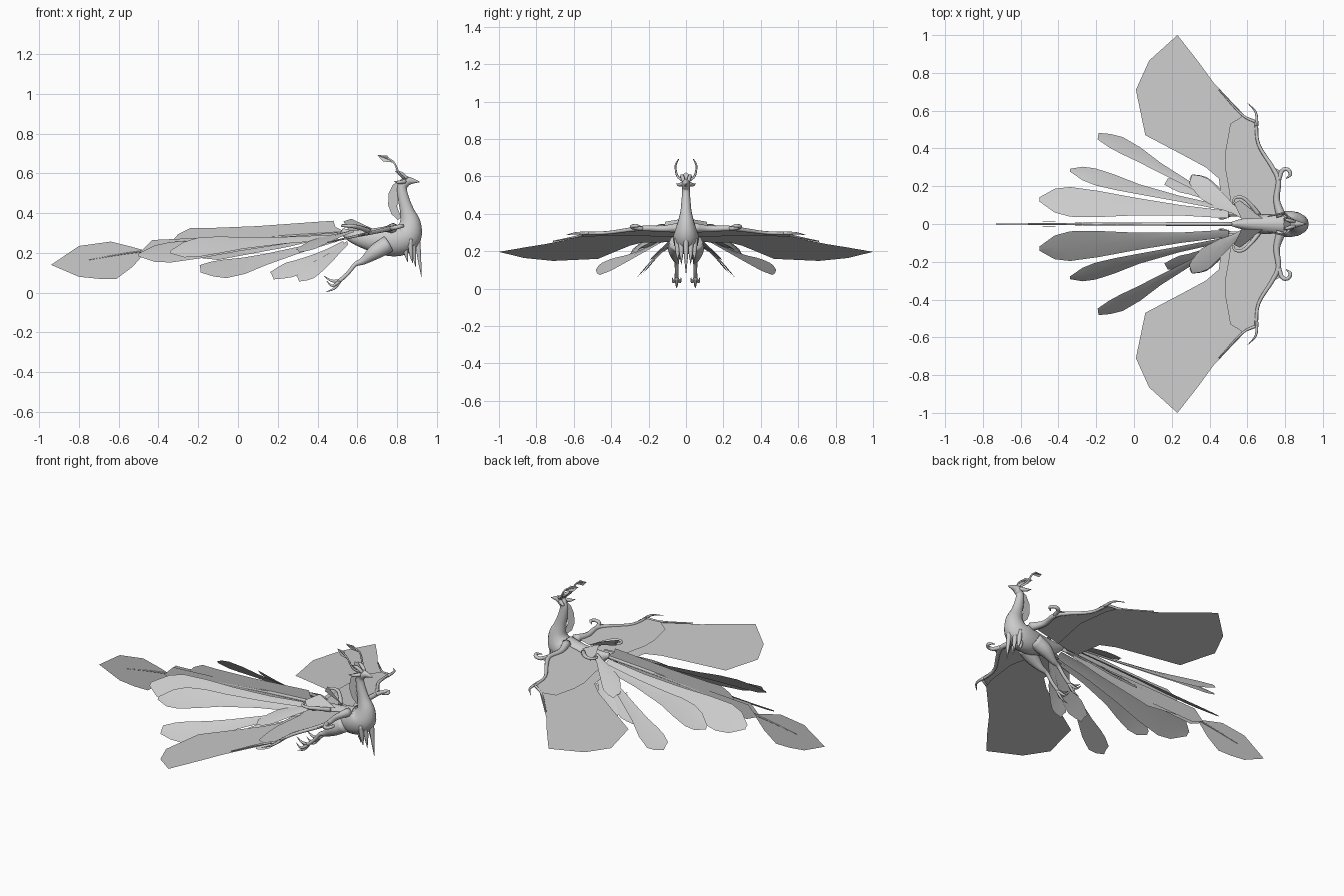
import bpy, bmesh, math
from mathutils import Vector

grey = bpy.data.materials.new("plumage grey")
grey.diffuse_color = (0.6, 0.6, 0.6, 1)


def finish(name, verts, faces, mirror=False, smooth=False, sheet=False):
    me = bpy.data.meshes.new(name)
    me.from_pydata(verts, [], faces)
    bm = bmesh.new()
    bm.from_mesh(me)
    if sheet:  # open sheets look upward
        bm.normal_update()
        if sum(f.normal.z * f.calc_area() for f in bm.faces) < 0:
            bmesh.ops.reverse_faces(bm, faces=bm.faces[:])
    else:
        bmesh.ops.recalc_face_normals(bm, faces=bm.faces[:])
    bm.to_mesh(me)
    bm.free()
    me.materials.append(grey)
    ob = bpy.data.objects.new(name, me)
    bpy.context.collection.objects.link(ob)
    if smooth:
        for p in me.polygons:
            p.use_smooth = True
    if mirror:
        m = ob.modifiers.new("mirror", 'MIRROR')
        m.use_axis = (False, True, False)
        m.use_mirror_merge = False
    return ob


def spline(pts, n):
    """Catmull-Rom curve through points of any dimension."""
    pts = [Vector(p) for p in pts]
    ext = [pts[0] * 2 - pts[1]] + pts + [pts[-1] * 2 - pts[-2]]
    out = []
    for i in range(len(pts) - 1):
        a, b, c, d = ext[i:i + 4]
        for k in range(n):
            t = k / n
            out.append(b + (c - a) * (t / 2) + (a * 2 - b * 5 + c * 4 - d) * (t * t / 2)
                       + (b * 3 - a - c * 3 + d) * (t ** 3 / 2))
    return out + [pts[-1]]


def tube(name, pts, sides=8, ref=(0, 1, 0), squash=1.0, n=4, mirror=True):
    """Tapered tube through (x, y, z, radius) points."""
    p = spline(pts, n)
    c = [v.to_3d() for v in p]
    verts, faces = [], []
    for i, q in enumerate(c):
        t = (c[min(i + 1, len(c) - 1)] - c[max(i - 1, 0)]).normalized()
        up = t.cross(Vector(ref)).normalized()
        side = up.cross(t)
        r = max(p[i][3], 0.0008)
        for k in range(sides):
            a = 2 * math.pi * k / sides
            verts.append(q + side * (math.cos(a) * r * squash) + up * (math.sin(a) * r))
    for i in range(len(c) - 1):
        for k in range(sides):
            j = (k + 1) % sides
            faces.append((i * sides + k, i * sides + j, (i + 1) * sides + j, (i + 1) * sides + k))
    faces.append(tuple(range(sides)))
    faces.append(tuple(range(len(verts) - sides, len(verts))))
    return finish(name, verts, faces, mirror, True)


def sheet(name, pts, mirror=True):
    return finish(name, pts, [tuple(range(len(pts)))], mirror, sheet=True)


def feather(name, spine, width, across, tip=0.15, mirror=True):
    """Leaf-shaped vane, narrow at the root and widest near the tip."""
    prof = [(0, .25), (.2, .35), (.4, .6), (.6, .88), (.75, 1), (.88, .8), (1, tip)]
    s = spline(spine, 8)
    d = Vector(across).normalized()
    verts, faces = [], []
    for t, w in prof:
        q = s[round(t * (len(s) - 1))]
        for k in (-1, 0, 1):
            verts.append(q + d * (k * w * width) + Vector((0, 0, 0.006 if k == 0 else 0)))
    for i in range(len(prof) - 1):
        for k in (0, 1):
            a = i * 3 + k
            faces.append((a, a + 1, a + 4, a + 3))
    return finish(name, verts, faces, mirror, True, True)


# Body, neck, head and beak in one loft
tube("body_neck_head", [(.52, 0, .31, .014), (.58, 0, .285, .036), (.68, 0, .265, .06),
     (.78, 0, .262, .08), (.845, 0, .285, .078), (.865, 0, .345, .056), (.85, 0, .41, .036),
     (.832, 0, .475, .028), (.825, 0, .53, .024), (.845, 0, .558, .026), (.875, 0, .562, .015),
     (.912, 0, .557, .002)], sides=16, squash=.85, mirror=False)

# Head and neck ornaments
sheet("neck_mane", [(.81, 0, .56), (.78, 0, .545), (.757, 0, .5), (.755, 0, .44), (.772, 0, .395),
      (.805, 0, .365), (.82, 0, .38), (.80, 0, .43), (.805, 0, .5)], False)
tube("cheek_tuft", [(.84, .015, .56, .012), (.81, .035, .555, .01), (.785, .052, .56, .001)], 6)
tube("brow_tuft", [(.85, .012, .575, .01), (.82, .02, .6, .01), (.79, .028, .61, .001)], 6)
sheet("head_crest", [(.83, 0, .575), (.805, .04, .595), (.79, 0, .622), (.805, -.04, .595)], False)
tube("antenna", [(.835, .015, .575, .007), (.81, .045, .60, .006), (.79, .056, .645, .005),
     (.765, .052, .67, .005), (.71, .04, .69, .003)], 6)
sheet("antenna_plume", [(.70, .04, .692), (.75, .045, .69), (.778, .054, .655), (.73, .05, .66)])

# Chest strands
for i, (x, y, z) in enumerate([(.885, .025, .13), (.87, .045, .15), (.845, .03, .155)]):
    tube(f"chest_strand_{i}", [(x - .005, y * 1.1, .27, .014), (x, y, .2, .012), (x + .008, y, z, .001)], 6)
tube("centre_chest_strand", [(.90, 0, .29, .016), (.91, 0, .19, .012), (.922, 0, .08, .001)], 6, mirror=False)

# Legs and claws
tube("leg", [(.755, .045, .245, .045), (.69, .056, .205, .04), (.63, .053, .16, .02),
     (.59, .05, .142, .012), (.55, .05, .095, .01), (.505, .05, .055, .011)], 10)
for i, (dy, mid, end) in enumerate([(0, (.47, .06), (.432, .085)), (.018, (.475, .035), (.445, .06)),
                                    (-.018, (.475, .035), (.445, .06)), (0, (.485, .022), (.44, .003))]):
    tube(f"toe_{i}", [(.515, .05, .06, .009), (mid[0], .05 + dy, mid[1], .007),
                      (end[0], .05 + dy * 1.3, end[1], .001)], 6)


# Wings lie on one sloping plane
def on_wing(pts, lift=0):
    return [(x, y, .146 + .22 * x + lift) for x, y in pts]


sheet("wing_outer_vane", on_wing([(.23, 1), (.08, .865), (.01, .71), (.06, .47), (.25, .37), (.38, .3),
      (.45, .24), (.47, .06), (.6, .06), (.64, .3), (.62, .5), (.6, .56), (.5, .665), (.42, .75), (.34, .86)]))
sheet("wing_inner_membrane", on_wing([(.5, .05), (.51, .13), (.5, .2), (.482, .3), (.485, .39), (.51, .53),
      (.58, .575), (.645, .55), (.66, .5), (.655, .43), (.69, .36), (.74, .3), (.79, .275), (.765, .23),
      (.757, .16), (.775, .09), (.8, .05)], .01))


def wing_bone(name, pts, **kw):
    return tube(name, [(x, y, .154 + .22 * x, r) for x, y, r in pts], 8, (0, 0, 1), **kw)


wing_bone("wing_arm", [(.78, .04, .026), (.755, .13, .017), (.765, .23, .014), (.73, .305, .011),
                       (.66, .42, .009), (.645, .54, .008)])
wing_bone("wing_finger", [(.645, .54, .008), (.57, .58, .006), (.45, .71, .003)])
wing_bone("wing_hook", [(.765, .23, .013), (.785, .283, .011), (.815, .288, .01), (.828, .262, .009),
                        (.805, .24, .002)])
wing_bone("wing_spike", [(.65, .52, .009), (.645, .59, .006), (.602, .64, .001)])

# Side tail feathers
feather("inner_tail_feather", [(.5, .05, .29), (.1, .085, .25), (-.27, .112, .21), (-.5, .13, .19)],
        .094, (0, .84, -.55))
feather("middle_tail_feather", [(.5, .08, .28), (.1, .165, .255), (-.15, .235, .235), (-.34, .285, .205)],
        .066, (0, .68, -.73))
feather("outer_tail_feather", [(.5, .1, .27), (.2, .26, .185), (-.02, .395, .125), (-.19, .465, .12)],
        .064, (.1, .68, -.73), .4)
feather("long_short_plume", [(.53, .07, .25), (.35, .17, .15), (.17, .225, .085)], .052, (.3, .55, -.6), .5)
feather("short_plume", [(.55, .07, .25), (.43, .18, .15), (.3, .25, .07)], .05, (.3, .55, -.6), .4)
feather("back_plume", [(.58, .04, .31), (.45, .13, .27), (.3, .24, .21)], .06, (.3, .9, -.3), .4)

# Upright centre tail feathers
sheet("centre_tail_blade", [(.55, 0, .3), (.49, 0, .33), (.48, 0, .362), (.38, 0, .355), (.1, 0, .335),
      (-.15, 0, .325), (-.24, 0, .325), (-.3, 0, .295), (-.35, 0, .24), (-.34, 0, .19), (-.1, 0, .165),
      (.25, 0, .23)], False)
sheet("long_tail_blade", [(.5, .006, .29), (-.1, .006, .28), (-.43, .012, .265), (-.49, .012, .205),
      (-.42, .012, .175), (-.1, .006, .19)])
tube("tail_shaft", [(.55, 0, .3, .01), (.1, 0, .27, .009), (-.47, 0, .21, .005), (-.75, 0, .165, .001)],
     6, mirror=False)
sheet("tail_end_vane", [(-.94, 0, .14), (-.8, 0, .235), (-.64, 0, .257), (-.55, 0, .235), (-.46, 0, .21),
      (-.53, 0, .13), (-.61, 0, .07), (-.7, 0, .07), (-.8, 0, .08)], False)

# Rump plates and curls
sheet("rump_plate", [(.68, .03, .32), (.57, .025, .372), (.53, .11, .358), (.56, .125, .31)])
tube("rump_curl", [(.66, .05, .31, .014), (.62, .1, .325, .012), (.575, .14, .335, .01),
     (.535, .138, .337, .008), (.525, .11, .337, .007), (.55, .1, .337, .004)], 6, (0, 0, 1))
